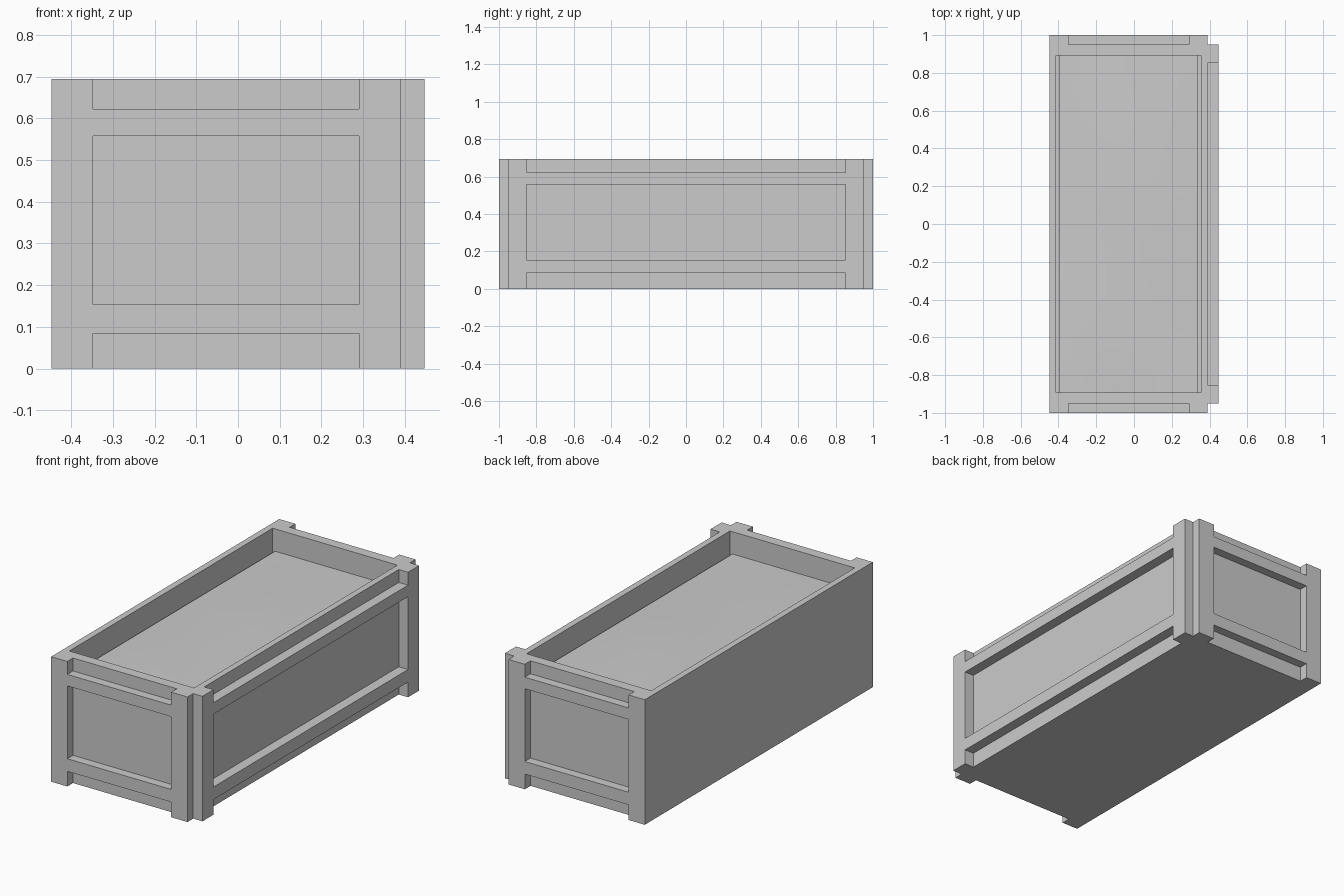
import bpy, bmesh, math
from mathutils import Matrix, Vector

if "Cube" in bpy.data.objects:
    bpy.data.objects.remove(bpy.data.objects["Cube"])

H = 0.694                                  # overall height
X0, X1, X2 = -0.447, 0.39, 0.447           # left side, box right side, right frame face
RAILS = (0, 0.084, 0.154, 0.558, 0.622, H)  # heights that bound the two rails


def finish(bm, name):
    bmesh.ops.recalc_face_normals(bm, faces=bm.faces)
    mesh = bpy.data.meshes.new(name)
    bm.to_mesh(mesh)
    bm.free()
    obj = bpy.data.objects.new(name, mesh)
    bpy.context.collection.objects.link(obj)
    return obj


def ladder_frame(name, cols, depth, matrix):
    """Two full-height posts joined by two rails, drawn in local x/z, extruded along -y."""
    bm = bmesh.new()
    grid = [[bm.verts.new((x, 0, z)) for z in RAILS] for x in cols]
    for i in range(3):
        for j in range(5):
            if i != 1 or j in (1, 3):
                bm.faces.new((grid[i][j], grid[i + 1][j], grid[i + 1][j + 1], grid[i][j + 1]))
    ext = bmesh.ops.extrude_face_region(bm, geom=bm.faces[:])
    bmesh.ops.translate(bm, vec=(0, -depth, 0),
                        verts=[v for v in ext["geom"] if isinstance(v, bmesh.types.BMVert)])
    bmesh.ops.transform(bm, matrix=matrix, verts=bm.verts)
    return finish(bm, name)


# planter box with a recessed top
CX, WX, WY = (X0 + X1) / 2, X1 - X0, 1.9
bm = bmesh.new()
bmesh.ops.create_cube(bm, size=1, matrix=Matrix.Translation((CX, 0, H / 2))
                      @ Matrix.Diagonal((WX, WY, H, 1)))
top = max(bm.faces, key=lambda f: f.calc_center_median().z)
bmesh.ops.inset_region(bm, faces=[top], thickness=0.05)
for v in top.verts:
    v.co.y = math.copysign(0.892, v.co.y)
well = bmesh.ops.extrude_face_region(bm, geom=[top])
bmesh.ops.delete(bm, geom=[top], context='FACES_ONLY')
bmesh.ops.translate(bm, vec=(0, 0, -0.17),
                    verts=[v for v in well["geom"] if isinstance(v, bmesh.types.BMVert)])
finish(bm, "planter_box")

# end frames (front, mirrored to the back) and the long right frame
end_cols = (X0, -0.348, 0.29, X1)
front = Matrix.Translation((0, -0.95, 0))
ladder_frame("front_frame", end_cols, 0.05, front)
ladder_frame("back_frame", end_cols, 0.05, Matrix.Scale(-1, 4, Vector((0, 1, 0))) @ front)
ladder_frame("right_frame", (-0.95, -0.853, 0.853, 0.95), X2 - X1,
             Matrix.Translation((X1, 0, 0)) @ Matrix.Rotation(math.pi / 2, 4, 'Z'))

# gently uneven soil filling the recess
bm = bmesh.new()
bmesh.ops.create_grid(bm, x_segments=12, y_segments=24, size=1)
for v in bm.verts:
    u, w = v.co.x, v.co.y
    swell = (1 - u * u) * (1 - w * w)
    v.co = (CX + u * (WX / 2 - 0.05), w * 0.892,
            0.57 + 0.01 * swell + 0.005 * swell * math.sin(3 * u + 4 * w))
for f in bm.faces:
    f.smooth = True
soil = finish(bm, "soil")
if soil.data.polygons[0].normal.z < 0:
    soil.data.flip_normals()
